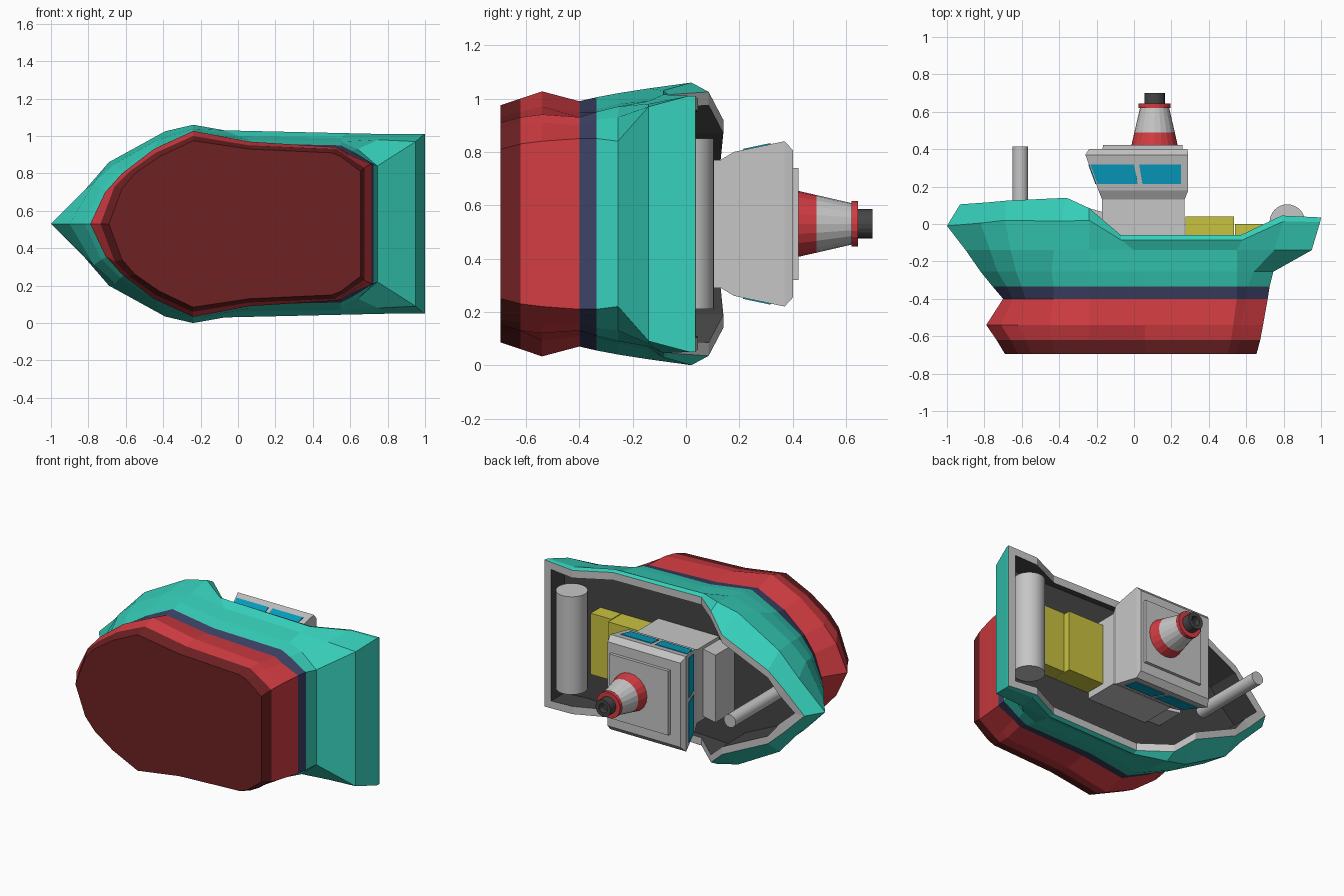
import bpy, bmesh, math
from mathutils import Vector, Matrix

if "Cube" in bpy.data.objects:
    bpy.data.objects.remove(bpy.data.objects["Cube"])

ZC = 0.53  # the boat lies on its side: keel to -y, centre plane at z = ZC


def srgb(h):
    c = [int(h[i:i + 2], 16) / 255 for i in (0, 2, 4)]
    return [(v / 12.92 if v <= 0.04045 else ((v + 0.055) / 1.055) ** 2.4) for v in c] + [1]


MATS = {}
for name, h in dict(teal="36cfba", red="d23c42", dark_red="6e2123", navy="3c4265", light_grey="c6c6c6",
                    dark_grey="454545", yellow="c9c240", window_blue="08a5c8").items():
    m = bpy.data.materials.new(name)
    m.diffuse_color = srgb(h)
    m.use_nodes = True
    m.node_tree.nodes["Principled BSDF"].inputs["Base Color"].default_value = m.diffuse_color
    MATS[name] = m


def finish(bm, name, mats):
    bmesh.ops.remove_doubles(bm, verts=bm.verts, dist=1e-5)
    bmesh.ops.recalc_face_normals(bm, faces=bm.faces)
    me = bpy.data.meshes.new(name)
    bm.to_mesh(me)
    bm.free()
    for m in mats:
        me.materials.append(MATS[m])
    ob = bpy.data.objects.new(name, me)
    bpy.context.collection.objects.link(ob)
    return ob


def loft(name, rings, mats, bands=None, caps=(0, 0)):
    """Skin closed rings of points; bands gives a material index per strip."""
    bm = bmesh.new()
    vs = [[bm.verts.new(p) for p in r] for r in rings]
    n = len(rings[0])
    for i in range(len(rings) - 1):
        for j in range(n):
            k = (j + 1) % n
            f = bm.faces.new((vs[i][j], vs[i][k], vs[i + 1][k], vs[i + 1][j]))
            f.material_index = bands[i] if bands else 0
    for ring, c in ((vs[0], caps[0]), (vs[-1], caps[1])):
        bm.faces.new(ring).material_index = c
    return finish(bm, name, mats)


def mirror_ring(pts):
    """Half outline (x, y, half width) from bow to stern -> closed ring."""
    side = [(x, y, ZC + w) for x, y, w in pts]
    return side + [(x, y, ZC - w) for x, y, w in reversed(pts[1:])]


def level(y, xs, ws):
    return [(x, y, w) for x, w in zip(xs, ws)]


# Hull: outlines from keel to rail, then over the rail and down to the deck
knuckle = [(-1, -.01, 0), (-.82, .005, .18), (-.69, .02, .33), (-.39, .015, .495), (-.24, .02, .53),
           (-.07, -.085, .5), (.58, -.085, .485), (.8, .015, .48), (.995, .01, .48)]
rail = [(-.93, .105, 0), (-.79, .115, .14), (-.68, .125, .24), (-.36, .14, .39), (-.24, .085, .495),
        (-.07, -.06, .485), (.57, -.06, .475), (.79, .045, .47), (1, .035, .48)]
inner = [(x, y, max(w - .05, 0)) for x, y, w in rail]
inner[0] = (-.86, .105, 0)
inner[1] = (-.76, .115, .09)
inner[-1] = (.95, .037, .43)
deck = [(x, -.1, w) for x, y, w in inner]
hull_levels = [
    level(-.695, (-.69, -.62, -.55, -.42, -.24, .06, .5, .55, .655), (0, .19, .27, .36, .445, .4, .38, .36, .28)),
    level(-.62, (-.735, -.66, -.58, -.44, -.24, .06, .52, .57, .675), (0, .2, .28, .38, .47, .42, .4, .37, .3)),
    level(-.54, (-.79, -.71, -.62, -.45, -.24, .06, .53, .57, .69), (0, .17, .27, .4, .497, .44, .41, .38, .31)),
    level(-.4, (-.7, -.65, -.58, -.43, -.24, .06, .55, .6, .715), (0, .14, .24, .37, .46, .42, .4, .37, .32)),
    level(-.335, (-.755, -.68, -.6, -.43, -.24, .06, .55, .61, .725), (0, .17, .27, .38, .475, .43, .42, .39, .32)),
    level(-.255, (-.82, -.73, -.63, -.44, -.24, .06, .55, .64, .745), (0, .19, .29, .41, .49, .45, .44, .4, .31)),
    level(-.14, (-.9, -.77, -.66, -.43, -.24, 0, .55, .75, .95), (0, .22, .32, .45, .508, .47, .46, .45, .44)),
    knuckle, rail, inner, deck]
loft("hull", [mirror_ring(l) for l in hull_levels],
     ["dark_red", "red", "navy", "teal", "light_grey", "dark_grey"],
     [0, 1, 1, 2, 3, 3, 3, 3, 4, 5], caps=(0, 5))


# Deckhouse and wheelhouse: stacked rectangles (height, front, back, half width)
def rect(y, x0, x1, w):
    return [(x0, y, ZC - w), (x1, y, ZC - w), (x1, y, ZC + w), (x0, y, ZC + w)]


def stack(name, mat, *rows):
    return loft(name, [rect(*r) for r in rows], [mat])


stack("wheelhouse", "light_grey", (-.1, -.17, .27, .24), (.13, -.17, .27, .24), (.18, -.19, .29, .27),
      (.37, -.26, .29, .31), (.402, -.24, .285, .275))
stack("roof_slab", "light_grey", (.39, -.17, .26, .21), (.422, -.165, .26, .21))
loft("front_deckhouse", [[(x, y, z) for x, y in ((-.28, -.1), (-.28, .095), (-.16, .062), (-.16, -.1))]
                         for z in (ZC - .22, ZC + .22)], ["light_grey"])

# Cargo boxes
stack("large_cargo_box", "yellow", (-.1, .275, .535, .2), (.04, .275, .535, .2))
stack("small_cargo_box", "yellow", (-.1, .54, .69, .2), (0, .54, .69, .2))


# Windows: thin plates lying on the sloped walls
def plate(name, pts, out, t=.004):
    pts = [Vector(p) for p in pts]
    nrm = (pts[1] - pts[0]).cross(pts[2] - pts[0]).normalized()
    if nrm.dot(Vector(out)) < 0:
        nrm = -nrm
    loft(name, [[p - nrm * .002 for p in pts], [p + nrm * t for p in pts]], ["window_blue"])


def wall_w(y):
    return .27 + (y - .18) * .04 / .19


def wall_x(y):
    return -.19 - (y - .18) * .07 / .19


LO, HI = .215, .318
for s, tag in ((1, "left"), (-1, "right")):
    for part, lo0, hi0, lo1, hi1 in (("front", -.195, -.233, .02, 0), ("rear", .045, .028, .25, .25)):
        plate(f"{tag}_{part}_side_window",
              [(x, y, ZC + s * wall_w(y)) for x, y in ((lo0, LO), (lo1, LO), (hi1, HI), (hi0, HI))], (0, 0, s))
    plate(f"{tag}_front_window",
          [(wall_x(y), y, ZC + s * w) for w, y in ((.015, LO), (.255, LO), (.275, HI), (.015, HI))], (-1, 0, 0))


# Round parts: lathe along the upright (y) axis
def lathe(name, x, profile, mats, bands=None, caps=(0, 0), n=24):
    rings = [[(x + r * math.cos(a), y, ZC + r * math.sin(a)) for a in (2 * math.pi * i / n for i in range(n))]
             for r, y in profile]
    ob = loft(name, rings, mats, bands, caps)
    for p in ob.data.polygons:
        p.use_smooth = False
    return ob


# Funnel: striped cone, red collar and a hollow dark pipe
lathe("funnel", .11, [(.125, .415), (.108, .49), (.078, .62), (.085, .62), (.085, .645), (.055, .645),
                      (.055, .70), (.03, .70), (.03, .66)],
      ["red", "light_grey", "dark_grey"], [0, 1, 0, 0, 0, 2, 2, 2], caps=(0, 2), n=20)

# Mast on the foredeck
lathe("mast", -.608, [(.042, -.1), (.042, .415)], ["light_grey"])

# Net roller across the stern
bm = bmesh.new()
bmesh.ops.create_cone(bm, cap_ends=True, segments=32, radius1=.095, radius2=.095, depth=.64,
                      matrix=Matrix.Translation((.82, .01, ZC)))
finish(bm, "stern_roller", ["light_grey"])

# Smooth the plain cylinders, keeping their rims sharp
for name in ("mast", "stern_roller"):
    ob = bpy.data.objects[name]
    bpy.ops.object.select_all(action='DESELECT')
    ob.select_set(True)
    bpy.context.view_layer.objects.active = ob
    bpy.ops.object.shade_smooth_by_angle(angle=math.radians(35))
